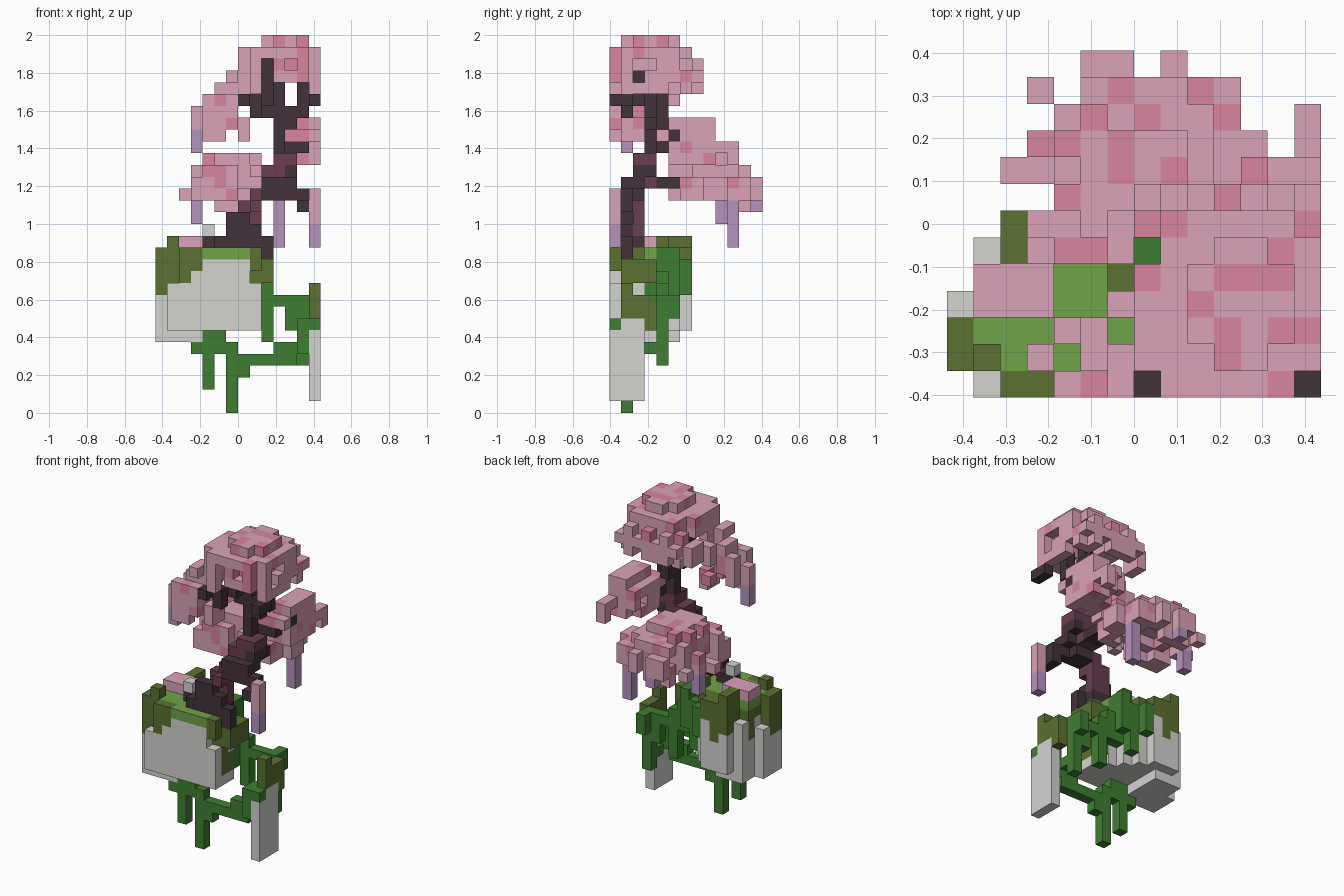
import bpy
import bmesh
import random
from mathutils import Vector

random.seed(7)
CELL = 0.0625
ORIGIN = Vector((-0.4375, -0.40625, 0))

cube = bpy.data.objects.get("Cube")
if cube:
    bpy.data.objects.remove(cube)


def linear(value):
    value /= 255
    return value / 12.92 if value <= 0.04 else ((value + 0.055) / 1.055) ** 2.4


def material(name, *rgb):
    mat = bpy.data.materials.new(name)
    colour = (*[linear(c) for c in rgb], 1)
    mat.diffuse_color = colour
    mat.use_nodes = True
    mat.node_tree.nodes["Principled BSDF"].inputs["Base Color"].default_value = colour
    return mat


PINK = material("pale pink blossom", 218, 162, 184)
ROSE = material("rose blossom", 216, 134, 159)
LILAC = material("lilac tassel", 182, 148, 190)
STONE = material("grey stone", 211, 211, 208)
OLIVE = material("olive moss", 91, 114, 49)
GRASS = material("light moss", 110, 163, 73)
VINE = material("green vine", 63, 127, 50)
DARK = material("dark bark", 66, 50, 58)
BROWN = material("red brown bark", 105, 62, 81)

blocks = {}


def span(value):
    first, last = value if isinstance(value, tuple) else (value, value)
    return range(first, last + 1)


def cells_in(boxes):
    """Every block position in boxes of inclusive x, y and z ranges."""
    return [(i, j, k) for x, y, z in boxes for i in span(x) for j in span(y) for k in span(z)]


def fill(part, mat, *boxes):
    for cell in cells_in(boxes):
        blocks[cell] = (part, mat)


def clear(*boxes):
    for cell in cells_in(boxes):
        blocks.pop(cell, None)


def disc(part, x, y, z, hollow=0.0, ragged=0.14):
    """Fill an oval layer of blossom, optionally open in the middle."""
    for i, j, k in cells_in([(x, y, z)]):
        u = (2 * i - x[0] - x[1]) / (x[1] - x[0] + 1)
        v = (2 * j - y[0] - y[1]) / (y[1] - y[0] + 1)
        reach = u * u + v * v
        if hollow <= reach < 1.2 and (reach < 0.5 or random.random() > ragged):
            blocks[i, j, k] = (part, ROSE if random.random() < 0.1 else PINK)


# Floating rock, cut off diagonally behind, with moss draped over its top
fill("rock", STONE, ((0, 8), (0, 6), (7, 13)), ((0, 3), (1, 5), 6))
clear((0, (4, 6), (6, 14)), (0, 0, (6, 14)), (1, 6, (6, 14)), (8, 0, (11, 14)))
for i, j, k in list(blocks):
    if i + j > 10:
        del blocks[i, j, k]
        continue
    edge = i < 3 or j > 4 or i == 8 or i + j == 10
    drape = 10 + (i * 2 + j) % 3 if i else 10
    if k == 13 and 0 < i and j < 5:
        blocks[i, j, k] = ("moss_top", GRASS)
    if edge and k >= drape and (k < 13 or i == 0 or j > 4 or i == 8):
        blocks[i, j, k] = ("moss_drape", OLIVE)
    if j == 0 and i < 4 and k > 10 + i // 3:
        blocks[i, j, k] = ("moss_drape", OLIVE)
clear((1, 5, (12, 13)), (0, 3, (11, 13)), (1, 0, (11, 13)))
fill("moss_drape", OLIVE, (1, 1, (13, 14)), (2, (5, 6), (13, 14)), (6, 4, (13, 14)))
fill("moss_drape", OLIVE, (9, (1, 3), (11, 12)), (8, (1, 2), (8, 12)), (8, 0, (12, 13)))
fill("rock", STONE, (1, 5, (10, 11)), (0, 3, 10), (8, 2, 10))
fill("fallen_petals", PINK, ((1, 3), (3, 4), 14))
fill("top_stone", STONE, (4, 2, (14, 15)))

# Narrow floating pillar beside the rock
fill("pillar", STONE, (13, (0, 2), (1, 6)), (13, (1, 2), 7))
fill("pillar_moss", OLIVE, (13, (1, 3), (8, 9)), (13, 1, 10), (13, 3, 7))

# Vines along the diagonal back, between and below the stones
fill("back_vine", VINE, (9, 4, (6, 10)), (8, 3, (8, 12)), (8, 4, (9, 11)))
fill("back_vine", VINE, (7, 4, (9, 13)), (7, 5, (10, 13)), (6, 5, (8, 12)))
fill("back_vine", VINE, (5, 6, (10, 12)))
fill("bridge_vine", VINE, ((9, 12), 4, 9), ((11, 12), 4, (7, 8)), (12, 5, (8, 9)))
fill("bridge_vine", VINE, (12, 4, (4, 6)), (12, 3, 5))
fill("low_vine", VINE, (6, 1, (0, 5)), (7, 1, (3, 4)), ((8, 11), 1, 4), ((10, 11), 1, 5))
fill("low_vine", VINE, (12, (0, 1), (5, 7)), (13, 0, 7))
fill("low_vine", VINE, (4, 1, (2, 6)), (5, 1, (5, 6)), (3, 1, 5))

# Blossom crown: a ragged dome open underneath
disc("crown", (9, 12), (1, 5), 31, ragged=0)
disc("crown", (7, 13), (0, 6), 30, ragged=0)
disc("crown", (7, 13), (0, 7), 29, hollow=0.25)
disc("crown", (6, 13), (0, 7), 28, hollow=0.5)
disc("crown", (6, 13), (0, 7), 27, hollow=0.75, ragged=0.4)
fill("crown", PINK, ((12, 13), 7, 28), (6, (0, 1), 28), (8, 5, 26))
clear((7, 0, (27, 30)), (13, 0, (27, 30)), (9, (0, 1), (27, 29)), ((10, 12), 0, 27))
clear((13, 2, 28), (6, (2, 4), (27, 29)), (7, 5, (27, 30)))

# Front side cluster, a loose ring with gaps
disc("side_cluster", (5, 7), (1, 3), 27, ragged=0)
disc("side_cluster", (4, 6), (0, 3), 26, ragged=0)
disc("side_cluster", (3, 6), (0, 2), 25, ragged=0)
disc("side_cluster", (3, 7), (0, 3), 24, hollow=0.2, ragged=0)
fill("side_cluster", PINK, ((4, 5), 0, (23, 25)), (7, (1, 2), 23))
clear((4, 1, (23, 27)), ((4, 5), 3, (23, 27)), (6, 2, (23, 28)))
clear((3, (2, 3), (23, 27)), (3, 0, (23, 27)))
fill("side_cluster", PINK, (3, 1, (24, 25)))
fill("tassel", LILAC, (3, 1, (22, 23)))

# Far side cluster
disc("far_cluster", (12, 13), (5, 8), 24)
disc("far_cluster", (11, 13), (4, 8), 23)
disc("far_cluster", (11, 13), (5, 8), (21, 22))
fill("far_cluster", PINK, (13, (8, 10), 22), (13, 10, 21), (12, 8, 22))

# Large back cluster
disc("back_cluster", (4, 8), (6, 10), 21)
disc("back_cluster", (3, 9), (5, 11), 20)
disc("back_cluster", (3, 10), (5, 11), 19, hollow=0.3)
disc("back_cluster", (3, 10), (5, 11), 18, hollow=0.6)
clear((3, (7, 10), (18, 20)), (4, 11, (18, 20)), (7, 5, (18, 20)))
fill("back_cluster", PINK, ((5, 6), 12, (18, 19)), (8, 12, (18, 19)), (4, 10, 18))
fill("back_cluster", PINK, ((9, 10), (9, 11), (18, 19)), (11, (8, 9), (18, 19)))
fill("back_cluster", PINK, ((2, 3), 8, 18), (3, 9, (18, 19)), (3, (5, 6), (18, 19)))
fill("back_cluster", PINK, (3, 11, 18), ((5, 7), 11, 17))
fill("tassel", LILAC, (10, 10, (14, 17)), (3, 9, (16, 17)), (6, 12, 17))

# Small hanging spray over the pillar
fill("hanging_spray", PINK, (13, 0, (16, 18)))
fill("tassel", LILAC, (13, 0, (14, 15)))

# Rose patches on the topmost blossoms of chosen columns
patches = [(9, 11), (6, 9), (6, 8), (5, 10), (3, 9), (4, 9), (8, 8), (10, 10), (11, 8),
           (10, 7), (8, 6), (13, 6), (12, 5), (4, 5), (10, 4), (11, 4), (12, 4), (9, 3),
           (10, 1), (12, 0)]
for column in patches:
    tops = [cell for cell in blocks if cell[:2] == column and blocks[cell][1] == PINK]
    if tops:
        cell = max(tops)
        blocks[cell] = (blocks[cell][0], ROSE)

# Twisting trunk, roots and branches
fill("root", DARK, ((5, 8), 1, 14), ((4, 5), 2, 14), ((7, 8), 2, 14), (9, 1, (13, 14)))
fill("trunk", DARK, ((6, 8), 1, 15), ((6, 7), 1, 16), ((9, 10), (1, 2), 18))
fill("trunk", DARK, ((9, 11), (1, 2), 19), (11, (2, 3), 20), (10, 3, (22, 23)))
fill("trunk", DARK, (10, (3, 4), (24, 27)))
fill("trunk", BROWN, ((7, 8), 2, (15, 17)), (8, 1, 17), (8, 2, 18))
fill("trunk", BROWN, ((9, 10), (2, 3), (19, 20)), ((10, 11), (2, 3), 21))
fill("branch", DARK, ((9, 10), (4, 5), 19), ((11, 12), 1, 18), (12, (0, 1), 17))
fill("branch", DARK, ((11, 12), 4, 22), (13, 5, 23), (11, 3, (24, 25)))
fill("branch", DARK, (12, 3, (25, 27)), (12, 2, 28), (13, (0, 1), 26))
fill("branch", DARK, (9, 3, (25, 26)), (9, 2, (26, 29)), (8, 1, (25, 26)), (7, (0, 1), 26))

# Turn each part's blocks into one mesh of outer faces
AXES = [Vector(s) for s in ((1, 0, 0), (0, 1, 0), (0, 0, 1))]
parts = {}
for cell, (part, mat) in blocks.items():
    parts.setdefault(part, []).append((Vector(cell), mat))

for part, cells in parts.items():
    bm = bmesh.new()
    mats = list(dict.fromkeys(mat for cell, mat in cells))
    for cell, mat in cells:
        for axis in range(3):
            u, v = AXES[(axis + 1) % 3] / 2, AXES[(axis + 2) % 3] / 2
            for sign in (1, -1):
                out = AXES[axis] * sign
                if tuple(int(c) for c in cell + out) in blocks:
                    continue
                centre = cell + Vector((0.5, 0.5, 0.5)) + out / 2
                corners = [centre - u - v, centre + u - v, centre + u + v, centre - u + v]
                face = bm.faces.new([bm.verts.new(c * CELL + ORIGIN) for c in corners[::sign]])
                face.material_index = mats.index(mat)
    bmesh.ops.remove_doubles(bm, verts=bm.verts, dist=CELL / 100)
    mesh = bpy.data.meshes.new(part)
    bm.to_mesh(mesh)
    bm.free()
    for mat in mats:
        mesh.materials.append(mat)
    bpy.context.collection.objects.link(bpy.data.objects.new(part, mesh))
